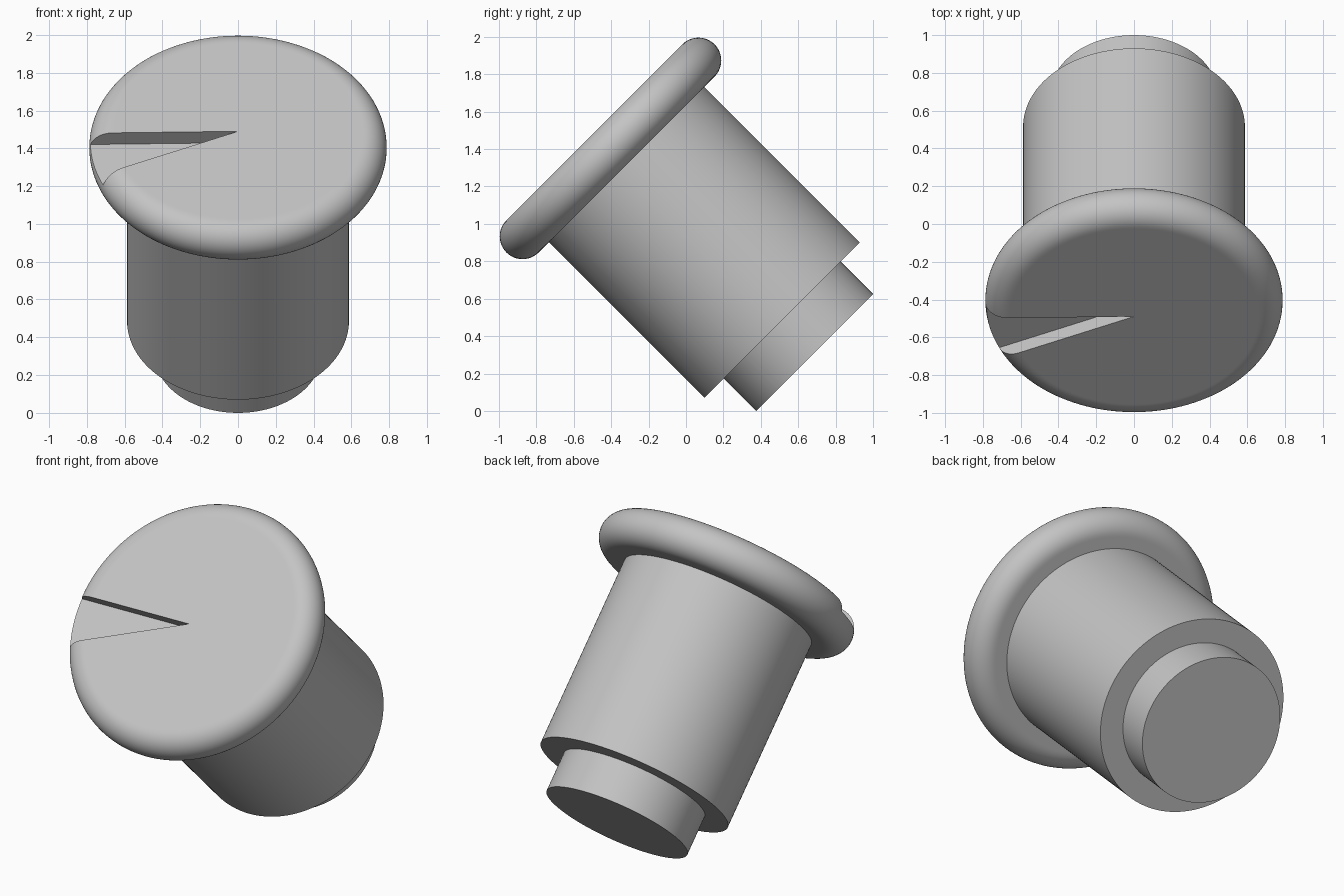
import bpy, bmesh
from math import sin, cos, pi, radians

cube = bpy.data.objects.get("Cube")
if cube:
    bpy.data.objects.remove(cube, do_unlink=True)

grey = bpy.data.materials.new("plain grey")
grey.use_nodes = True
tone = (0.55, 0.55, 0.55, 1)
grey.diffuse_color = tone
grey.node_tree.nodes["Principled BSDF"].inputs["Base Color"].default_value = tone

SIDES = 128
TILT = radians(45)


def finish(name, bm):
    """Turn a bmesh into a tilted object standing on the shared axis."""
    bmesh.ops.recalc_face_normals(bm, faces=bm.faces[:])
    mesh = bpy.data.meshes.new(name)
    bm.to_mesh(mesh)
    bm.free()
    mesh.materials.append(grey)
    obj = bpy.data.objects.new(name, mesh)
    bpy.context.collection.objects.link(obj)
    obj.location = (0, 0.5, 0.5)
    obj.rotation_euler = (TILT, 0, 0)
    return obj


def lathe(name, profile):
    """Spin (radius, height) points round the axis and cap both ends."""
    bm = bmesh.new()
    turn = [2 * pi * i / SIDES for i in range(SIDES)]
    rings = [[bm.verts.new((r * cos(a), r * sin(a), h)) for a in turn]
             for r, h in profile]
    for low, high in zip(rings, rings[1:]):
        for i in range(SIDES):
            j = (i + 1) % SIDES
            bm.faces.new((low[i], low[j], high[j], high[i]))
    bm.faces.new(rings[0])
    bm.faces.new(rings[-1])
    return finish(name, bm)


def select(obj):
    bpy.ops.object.select_all(action='DESELECT')
    obj.select_set(True)
    bpy.context.view_layer.objects.active = obj


# Head disc with a fully rounded rim
radius, rim, mid = 0.787, 0.122, 1.278
flat = radius - rim
arc = [(flat + rim * cos(a), mid + rim * sin(a))
       for a in (pi * (i / 24 - 0.5) for i in range(25))]
head = lathe("head", [(flat - 0.01, mid - rim)] + arc + [(flat - 0.01, mid + rim)])

# Wedge notch running from the centre of the head to its rim
bm = bmesh.new()
floor = mid + rim - 0.085
corners = [(0, 0)] + [(-1.2 * cos(radians(a)), -1.2 * sin(radians(a))) for a in (1, 24)]
base = bm.faces.new([bm.verts.new((x, y, floor)) for x, y in corners])
top = bmesh.ops.extrude_face_region(bm, geom=[base])["geom"]
bmesh.ops.translate(bm, vec=(0, 0, 0.3),
                    verts=[v for v in top if isinstance(v, bmesh.types.BMVert)])
cutter = finish("notch_cutter", bm)
cutter.hide_render = True

cut = head.modifiers.new("notch", 'BOOLEAN')
cut.operation = 'DIFFERENCE'
cut.solver = 'EXACT'
cut.object = cutter
select(head)
bpy.ops.object.modifier_apply(modifier=cut.name)
bpy.data.objects.remove(cutter, do_unlink=True)

# Main barrel and the narrower end stub
barrel = lathe("barrel", [(0.587, -0.021), (0.587, 1.2)])
stub = lathe("end_stub", [(0.442, -0.265), (0.442, 0.02)])

for part in (head, barrel, stub):
    select(part)
    bpy.ops.object.shade_smooth_by_angle(angle=radians(30))
